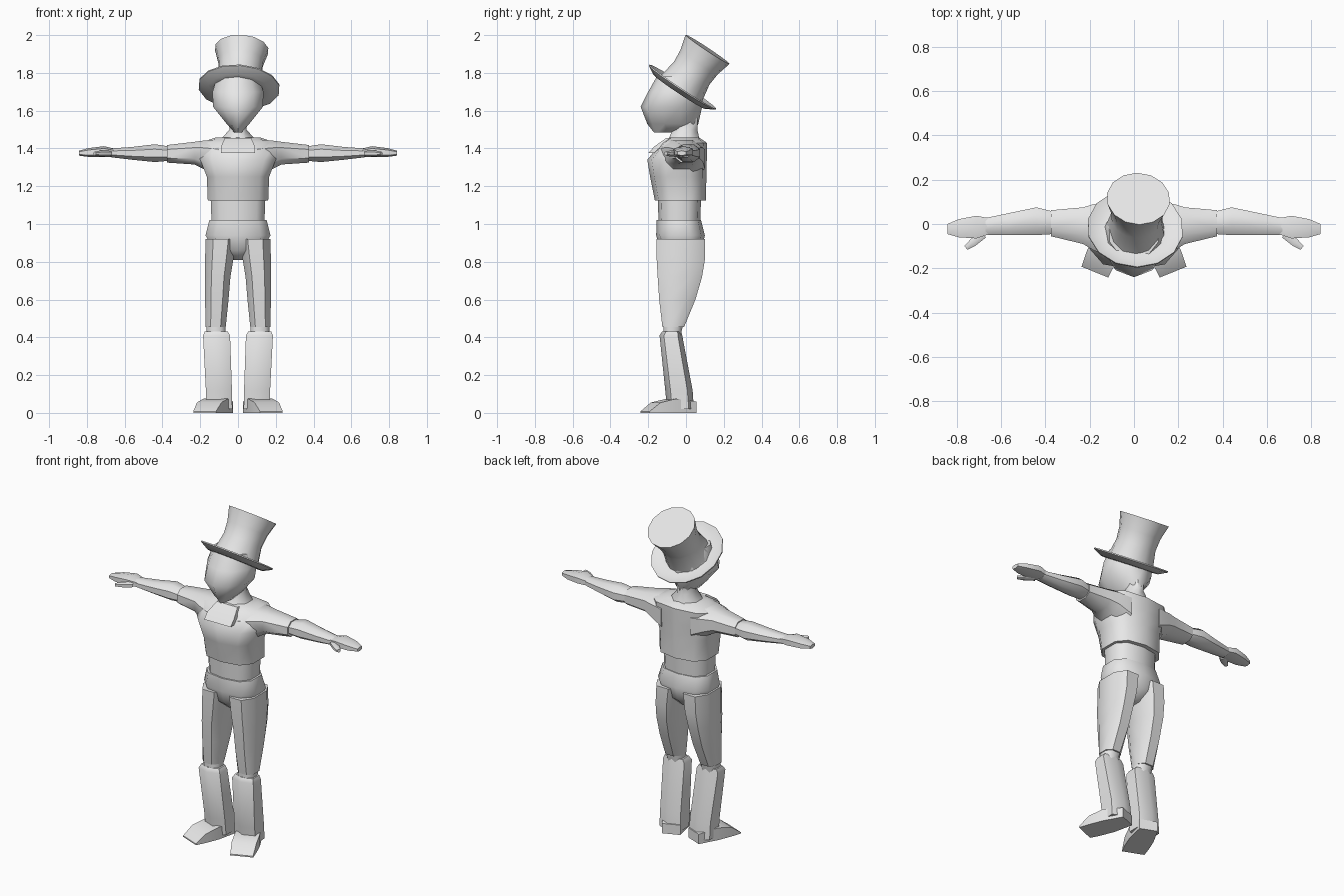
import bpy, bmesh, math
from mathutils import Matrix, Vector

grey = bpy.data.materials.new("light grey")
grey.diffuse_color = (0.8, 0.8, 0.8, 1)


def loft(name, rings, n=8, axis="z", box=1.0, side=1, mat=None, angle=50):
    """Skin rings (position, a0, a1, b0, b1); box < 1 squares the section."""
    def power(v):
        return math.copysign(abs(v) ** box, v) if abs(v) > 1e-6 else 0
    angs = [2 * math.pi * (i + 0.5) / n for i in range(n)]
    us, vs = [power(math.cos(a)) for a in angs], [power(math.sin(a)) for a in angs]
    mu, mv = max(us), max(vs)
    bm = bmesh.new()
    loops = []
    for p, a0, a1, b0, b1 in rings:
        loop = []
        for u, v in zip(us, vs):
            a = (a0 + a1) / 2 + (a1 - a0) / 2 * u / mu
            b = (b0 + b1) / 2 + (b1 - b0) / 2 * v / mv
            co = Vector({"z": (a, b, p), "x": (p, a, b), "y": (a, p, b)}[axis])
            if mat:
                co = mat @ co
            co.x *= side
            loop.append(bm.verts.new(co))
        loops.append(loop)
    for l0, l1 in zip(loops, loops[1:]):
        for i in range(n):
            j = (i + 1) % n
            bm.faces.new((l0[i], l0[j], l1[j], l1[i]))
    bm.faces.new(loops[0])
    bm.faces.new(loops[-1])
    bmesh.ops.recalc_face_normals(bm, faces=bm.faces)
    me = bpy.data.meshes.new(name)
    bm.to_mesh(me)
    bm.free()
    me.materials.append(grey)
    ob = bpy.data.objects.new(name, me)
    bpy.context.collection.objects.link(ob)
    bpy.ops.object.select_all(action="DESELECT")
    ob.select_set(True)
    bpy.context.view_layer.objects.active = ob
    bpy.ops.object.shade_smooth_by_angle(angle=math.radians(angle))
    return ob


# trunk
loft("jacket", [(1.125, -.16, .16, -.165, .105), (1.25, -.165, .165, -.19, .108),
                (1.34, -.20, .20, -.205, .11), (1.43, -.20, .20, -.13, .11),
                (1.457, -.12, .12, -.09, .07)], 10, box=.75)
loft("waist", [(1.01, -.14, .14, -.145, .075), (1.14, -.145, .145, -.15, .08)], 10, box=.75)
loft("hips", [(.81, -.03, .03, -.08, .03), (.86, -.13, .13, -.135, .08),
              (.94, -.172, .172, -.158, .10), (1.02, -.152, .152, -.155, .08)], 10, box=.75)

# neck and the scarf flap lying on the chest
loft("neck", [(1.42, -.09, .09, -.11, .08), (1.455, -.085, .085, -.09, .07),
              (1.50, -.045, .045, -.07, .06), (1.56, -.05, .05, -.07, .06)], 8)
loft("scarf_flap", [(1.375, -.09, .09, -.20, -.17), (1.41, -.09, .09, -.168, -.13),
                    (1.455, -.07, .07, -.105, -.05)], 4, angle=30)

# head, pointed at the chin
loft("head", [(1.485, -.02, .02, -.17, .04), (1.53, -.06, .06, -.205, .065),
              (1.62, -.132, .132, -.24, .085), (1.70, -.135, .135, -.20, .09),
              (1.78, -.11, .11, -.155, .06)], 10)

# tilted top hat
tilt = (Matrix.Translation((0.005, -.025, 1.715)) @ Matrix.Rotation(math.radians(4), 4, "Y")
        @ Matrix.Rotation(math.radians(-33.5), 4, "X"))
hat = [(.015, .212), (-.012, .165), (-.005, .13), (.10, .112), (.17, .118), (.252, .14)]
loft("hat_crown", [(z, -r, r, -r, r) for z, r in hat[2:]], 14, mat=tilt)
brim = [(-.02, .13), (-.018, .165), (.008, .212), (.015, .212), (-.006, .165), (.0, .12)]
loft("hat_brim", [(z, -r, r, -r, r) for z, r in brim], 14, mat=tilt)

for s, word in ((1, "left"), (-1, "right")):
    # arm: sleeve, forearm, hand and thumb
    loft(word + "_sleeve", [(.10, -.15, .10, 1.24, 1.448), (.18, -.12, .09, 1.29, 1.442),
                            (.23, -.09, .075, 1.315, 1.435), (.375, -.055, .062, 1.325, 1.418)],
         8, "x", .8, s)
    loft(word + "_forearm", [(.36, -.045, .055, 1.335, 1.41), (.44, -.05, .075, 1.328, 1.422),
                             (.56, -.05, .05, 1.34, 1.408), (.67, -.05, .027, 1.353, 1.40)],
         8, "x", .9, s)
    loft(word + "_hand", [(.65, -.045, .025, 1.355, 1.398), (.71, -.065, .037, 1.355, 1.412),
                          (.79, -.06, .022, 1.355, 1.402), (.842, -.045, .0, 1.362, 1.388)],
         6, "x", .8, s)
    thumb = Matrix.Translation((.68, -.045, 1.375)) @ Matrix.Rotation(math.radians(-38), 4, "Z")
    loft(word + "_thumb", [(0, -.02, .02, -.02, .016), (.06, -.02, .016, -.018, .014),
                           (.10, -.012, .01, -.012, .008)], 6, "x", 1, s, thumb)

    # leg: trouser, knee, boot shaft and turned-out foot
    loft(word + "_trouser", [(.455, .065, .172, -.125, -.01), (.60, .05, .174, -.142, .05),
                             (.72, .04, .175, -.15, .085), (.81, .025, .174, -.155, .10),
                             (.92, .01, .172, -.157, .10)], 8, "z", .8, s)
    loft(word + "_knee", [(.40, .065, .165, -.12, -.03), (.47, .065, .168, -.12, -.015)],
         8, "z", .8, s)
    loft(word + "_boot_shaft", [(.02, .03, .17, -.10, .042), (.12, .032, .17, -.11, .035),
                                (.41, .042, .185, -.14, -.02), (.432, .055, .175, -.125, -.025)],
         6, "z", .7, s)
    turn = Matrix.Translation((.10, -.03, 0)) @ Matrix.Rotation(math.radians(22), 4, "Z")
    loft(word + "_foot", [(.07, -.05, .055, 0, .06), (-.05, -.07, .07, 0, .075),
                          (-.14, -.07, .07, 0, .055), (-.202, -.064, .066, 0, .008)],
         4, "y", 1, s, turn, 30)
